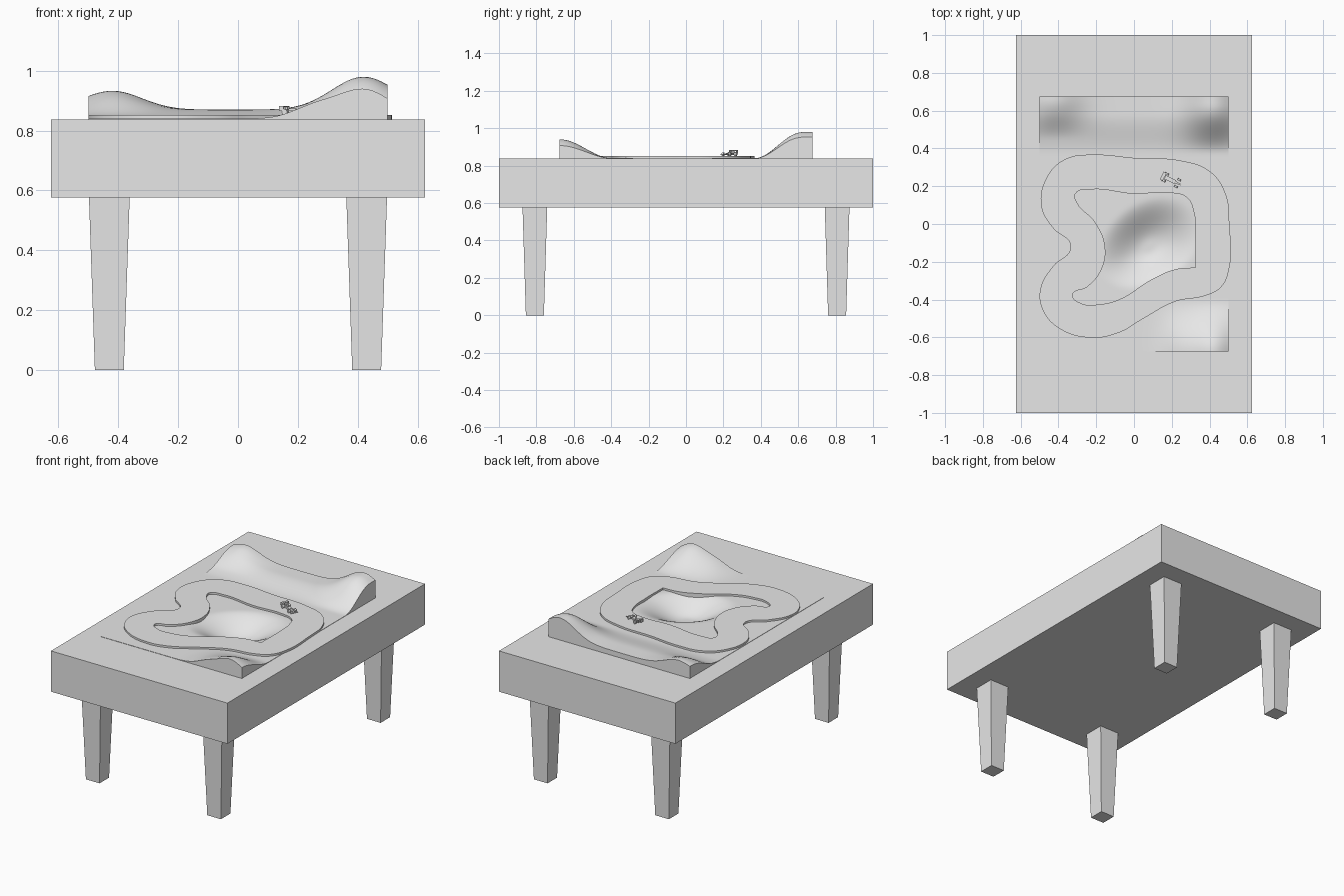
import bpy
import bmesh
import math
from mathutils import Matrix, Vector

if "Cube" in bpy.data.objects:
    bpy.data.objects.remove(bpy.data.objects["Cube"], do_unlink=True)

GREY = (0.8, 0.8, 0.8, 1)
grey = bpy.data.materials.new("plain grey")
grey.use_nodes = True
grey.diffuse_color = GREY
grey.node_tree.nodes["Principled BSDF"].inputs["Base Color"].default_value = GREY

TOP, UNDER = 0.838, 0.577
LAND_X, LAND_Y = 0.5, 0.675


def add_object(name, bm, smooth=False):
    """Turn a bmesh into a named object with the shared material."""
    bmesh.ops.recalc_face_normals(bm, faces=bm.faces)
    mesh = bpy.data.meshes.new(name)
    bm.to_mesh(mesh)
    bm.free()
    if smooth:
        mesh.shade_smooth()
        mesh.set_sharp_from_angle(angle=math.radians(40))
    mesh.materials.append(grey)
    obj = bpy.data.objects.new(name, mesh)
    bpy.context.collection.objects.link(obj)
    return obj


def add_box(bm, centre, size):
    matrix = Matrix.Translation(centre) @ Matrix.Diagonal((*size, 1))
    return bmesh.ops.create_cube(bm, size=1, matrix=matrix)["verts"]


# Table block, with an opening in its top for the landscape
bm = bmesh.new()
add_box(bm, (0, 0, (TOP + UNDER) / 2), (1.25, 2, TOP - UNDER))
top = max(bm.faces, key=lambda f: f.calc_center_median().z)
bmesh.ops.inset_region(bm, faces=[top], thickness=0.1)
for v in top.verts:
    v.co.x = math.copysign(LAND_X, v.co.x)
    v.co.y = math.copysign(LAND_Y, v.co.y)
bmesh.ops.delete(bm, geom=[top], context="FACES")
add_object("table_block", bm)

# Four tapered legs
for side, sx in (("left", 1), ("right", -1)):
    for end, sy in (("front", -1), ("back", 1)):
        bm = bmesh.new()
        verts = add_box(bm, (0, 0, UNDER / 2), (0.136, 0.132, UNDER))
        for v in verts:
            if v.co.z < 0.1:
                v.co.x *= 0.71
                v.co.y *= 0.73
        bmesh.ops.translate(bm, verts=verts, vec=(0.43 * sx, 0.808 * sy, 0))
        add_object(f"{end}_{side}_leg", bm)


# Landscape: hills at both ends and a hollow in the middle
def bump(x, centre, width):
    return math.exp(-((x - centre) / width) ** 2)


def ramp(value, start, end):
    t = min(max((value - start) / (end - start), 0), 1)
    return t * t * (3 - 2 * t)


def land_height(x, y):
    back = (0.03 * ramp(y, 0.37, 0.58)
            + 0.063 * bump(x, -0.42, 0.14) * ramp(y, 0.45, 0.66)
            + 0.11 * bump(x, 0.42, 0.15) * ramp(y, 0.37, 0.63))
    front = (0.098 * bump(x, 0.42, 0.13)
             + 0.035 * bump(x, 0.25, 0.1)) * ramp(-y, 0.4, 0.67)
    dx, dy = x - 0.08, y + 0.12 - 0.25 * (x - 0.08)
    reach = math.hypot(dx / 0.28, dy / (0.26 if dy > 0 else 0.22))
    hollow = 0.09 * (1 - ramp(reach, 0.1, 1))
    return TOP + 0.002 + back + front - hollow


bm = bmesh.new()
bmesh.ops.create_grid(bm, x_segments=60, y_segments=80, size=1)
for v in bm.verts:
    v.co.x *= LAND_X
    v.co.y *= LAND_Y
    v.co.z = land_height(v.co.x, v.co.y)
rim = [e for e in bm.edges if e.is_boundary]
skirt = bmesh.ops.extrude_edge_only(bm, edges=rim)["geom"]
for v in skirt:
    if isinstance(v, bmesh.types.BMVert):
        v.co.z = TOP - 0.03
add_object("landscape", bm, smooth=True)

# Race track: flat ring between two smooth outlines
OUTER = [(-.2, .367), (0, .35), (.25, .335), (.4, .28), (.485, .16),
         (.505, 0), (.503, -.24), (.46, -.335), (.375, -.38), (.22, -.41),
         (.05, -.5), (-.08, -.575), (-.23, -.602), (-.4, -.55), (-.485, -.45),
         (-.495, -.34), (-.43, -.225), (-.335, -.12), (-.43, -.02),
         (-.49, .09), (-.46, .25), (-.36, .345)]
INNER = [(-.31, .16), (-.23, .183), (0, .16), (.19, .165), (.28, .14),
         (.315, .07), (.325, -.05), (.325, -.23), (.22, -.24), (.1, -.29),
         (-.08, -.4), (-.18, -.425), (-.28, -.42), (-.325, -.375),
         (-.25, -.335), (-.17, -.235), (-.155, -.11), (-.21, .015), (-.3, .11)]
curve = bpy.data.curves.new("race_track", "CURVE")
curve.dimensions = "2D"
curve.fill_mode = "BOTH"
curve.resolution_u = 8
curve.extrude = 0.026
for outline in (OUTER, INNER):
    spline = curve.splines.new("BEZIER")
    spline.bezier_points.add(len(outline) - 1)
    spline.use_cyclic_u = True
    for point, (x, y) in zip(spline.bezier_points, outline):
        sharp = x > 0.3 and y == -.23
        point.co = (x, y, 0)
        point.handle_left_type = point.handle_right_type = "VECTOR" if sharp else "AUTO"
curve.materials.append(grey)
track = bpy.data.objects.new("race_track", curve)
track.location.z = 0.826
bpy.context.collection.objects.link(track)
bpy.ops.object.select_all(action="DESELECT")
track.select_set(True)
bpy.context.view_layer.objects.active = track
bpy.ops.object.convert(target="MESH")
bpy.ops.object.shade_smooth_by_angle(angle=math.radians(35))

# Toy racing car, nose along its own x axis
bm = bmesh.new()
add_box(bm, (-0.012, 0, 0.01), (0.06, 0.022, 0.011))
nose = add_box(bm, (0.035, 0, 0.009), (0.04, 0.012, 0.008))
for v in nose:
    if v.co.x > 0.04:
        v.co.y *= 0.6
        v.co.z = min(v.co.z, 0.009)
add_box(bm, (-0.022, 0, 0.018), (0.026, 0.009, 0.009))
add_box(bm, (0.056, 0, 0.006), (0.012, 0.046, 0.003))
add_box(bm, (-0.053, 0, 0.029), (0.016, 0.046, 0.003))
for side in (-1, 1):
    add_box(bm, (-0.053, 0.022 * side, 0.022), (0.018, 0.002, 0.018))
    add_box(bm, (-0.049, 0.006 * side, 0.018), (0.012, 0.002, 0.022))
    for x, radius in ((-0.04, 0.01), (0.032, 0.009)):
        wheel = Matrix.Translation((x, 0.02 * side, radius)) @ Matrix.Rotation(math.pi / 2, 4, "X")
        bmesh.ops.create_cone(bm, cap_ends=True, segments=16, radius1=radius,
                              radius2=radius, depth=0.011, matrix=wheel)
car = add_object("toy_car", bm)
car.location = Vector((0.202, 0.23, 0.852))
car.rotation_euler.z = math.radians(-26)
